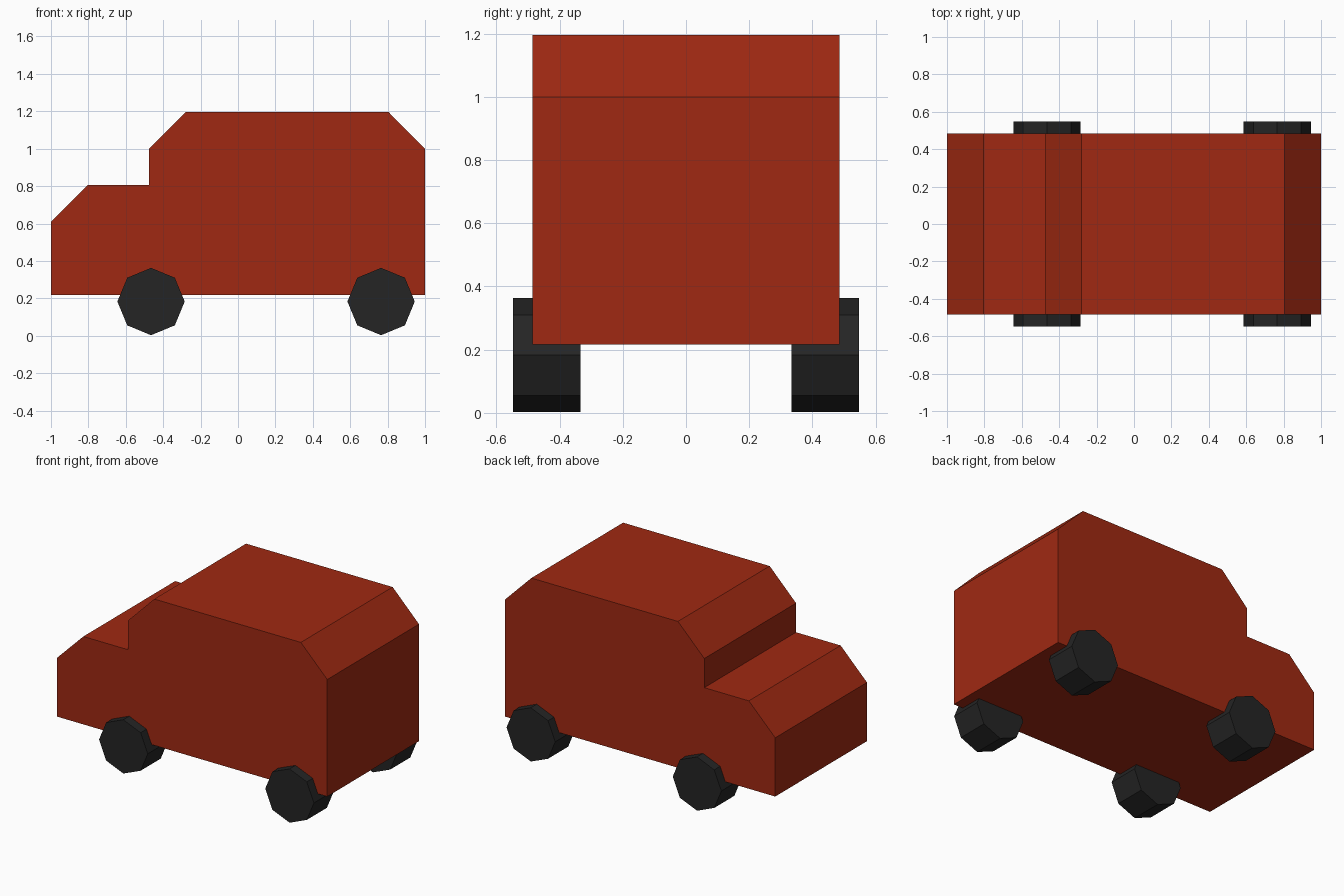
import bpy, math

if "Cube" in bpy.data.objects:
    bpy.data.objects.remove(bpy.data.objects["Cube"])


def material(name, rgb):
    mat = bpy.data.materials.new(name)
    mat.diffuse_color = (*rgb, 1)
    mat.use_nodes = True
    mat.node_tree.nodes["Principled BSDF"].inputs["Base Color"].default_value = mat.diffuse_color
    return mat


def extrude_profile(name, profile, y0, y1, mat):
    """Closed prism from an (x, z) outline, running from y0 to y1."""
    n = len(profile)
    verts = [(x, y, z) for y in (y0, y1) for x, z in profile]
    faces = [tuple(range(n)), tuple(reversed(range(n, 2 * n)))]
    faces += [(i, i + n, (i + 1) % n + n, (i + 1) % n) for i in range(n)]
    mesh = bpy.data.meshes.new(name)
    mesh.from_pydata(verts, [], faces)
    mesh.materials.append(mat)
    obj = bpy.data.objects.new(name, mesh)
    bpy.context.collection.objects.link(obj)
    return obj


red = material("red_paint", (0.35, 0.022, 0.006))
black = material("black_rubber", (0.018, 0.018, 0.018))

# Body: side outline with bonnet, windscreen slope and sloped tail
body_outline = [(-1, 0.217), (1, 0.217), (1, 1.0), (0.805, 1.196),
                (-0.28, 1.196), (-0.475, 1.0), (-0.475, 0.805),
                (-0.805, 0.805), (-1, 0.61)]
extrude_profile("car_body", body_outline, -0.485, 0.485, red)

# Wheels: eight-sided, sticking out slightly past the body
R, WIDTH = 0.18, 0.213
for end, cx in (("front", -0.465), ("rear", 0.765)):
    outline = [(cx + R * math.cos(i * math.pi / 4),
                0.185 + R * math.sin(i * math.pi / 4)) for i in range(8)]
    outline = [(x, z - 0.185 + R + 0.003) for x, z in outline]
    for side, cy in (("right", -0.441), ("left", 0.441)):
        extrude_profile(f"{end}_{side}_wheel", outline,
                        cy - WIDTH / 2, cy + WIDTH / 2, black)
